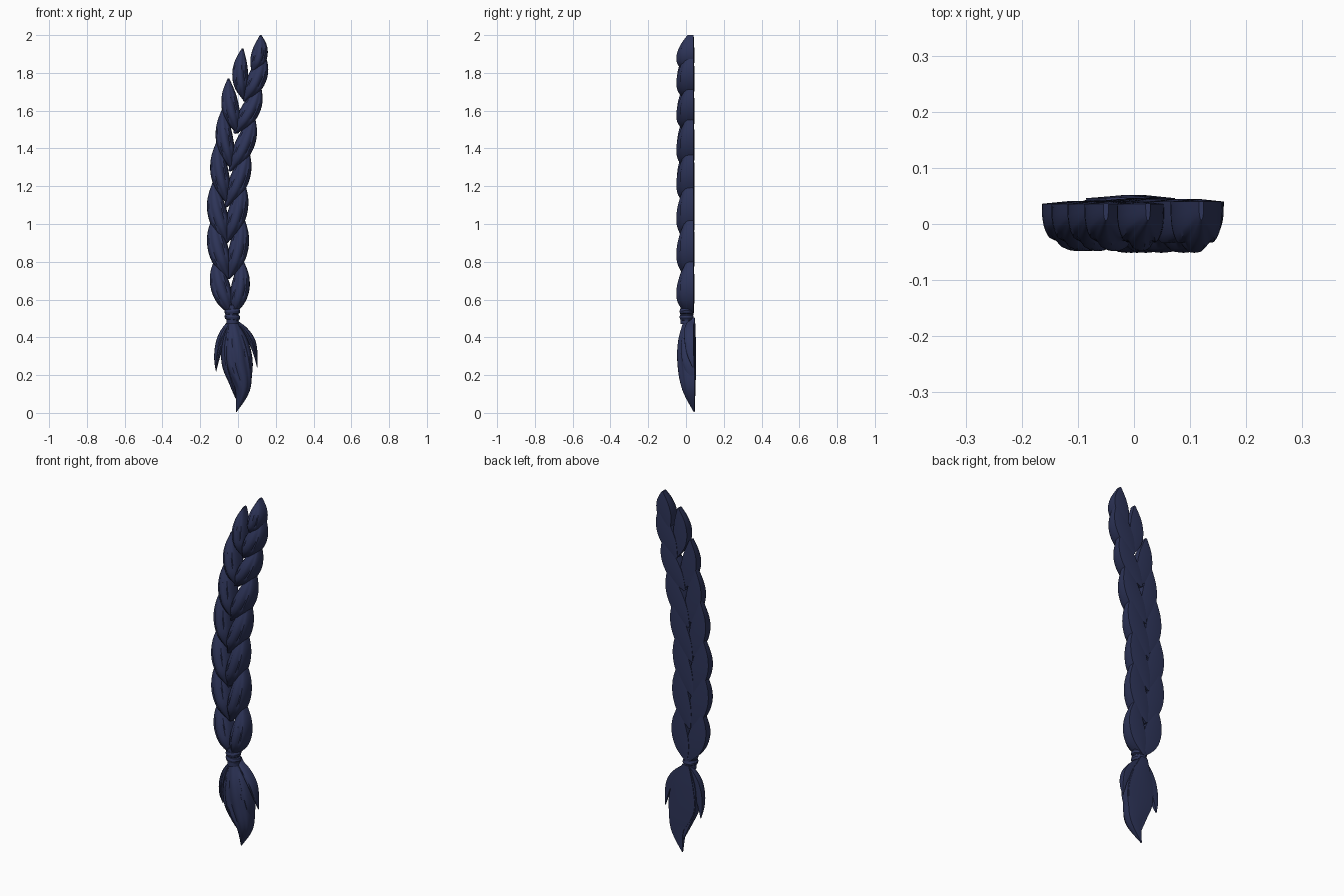
import bpy, bmesh, math
from mathutils import Vector

cube = bpy.data.objects.get("Cube")
if cube:
    bpy.data.objects.remove(cube)

hair = bpy.data.materials.new("dark navy hair")
hair.use_nodes = True
NAVY = (0.027, 0.035, 0.1, 1)
hair.diffuse_color = NAVY
hair.node_tree.nodes["Principled BSDF"].inputs["Base Color"].default_value = NAVY


def spline(vals, t):
    """Catmull-Rom through evenly spaced numbers or vectors."""
    n = len(vals) - 1
    i = min(int(t * n), n - 1)
    f = t * n - i
    a, b, c, d = (vals[max(0, min(n, k))] for k in range(i - 1, i + 3))
    return b + (c - a) * (f / 2) + (a * 2 - b * 5 + c * 4 - d) * (f * f / 2) \
        + (b * 3 - a - c * 3 + d) * (f ** 3 / 2)


def smooth(obj):
    obj.data.materials.append(hair)
    bpy.ops.object.select_all(action="DESELECT")
    obj.select_set(True)
    bpy.context.view_layer.objects.active = obj
    bpy.ops.object.shade_smooth_by_angle(angle=math.radians(38))


def lock(name, path, widths, depths, back=0.038, grooves=(0.32, 0.66), rings=18, arc=18):
    """Flat-backed lock of hair: half-round section swept along a path in x, z."""
    path = [Vector(p) for p in path]
    bm = bmesh.new()
    loops = []
    for r in range(rings + 1):
        s = r / rings
        c = spline(path, s)
        tan = (spline(path, min(1, s + 0.02)) - spline(path, max(0, s - 0.02))).normalized()
        side = Vector((-tan.y, tan.x))
        w = max(0.001, spline(widths, s))
        d = max(0.002, spline(depths, s))
        loop = []
        for k in range(arc + 1):
            u = k / arc
            # combed grooves drift sideways along the lock and fade at its ends
            cut = sum(max(0, 1 - abs(u - g - 0.12 * (s - 0.5)) / 0.08) for g in grooves)
            h = max(0, math.sin(math.pi * u)) ** 0.65 * (1 - 0.13 * cut * math.sin(math.pi * s))
            p = c - side * w * math.cos(math.pi * u)
            loop.append(bm.verts.new((p.x, back - d * h, p.y)))
        # shallow ridge along the back
        loop.append(bm.verts.new((c.x, back + min(0.006, w * 0.1), c.y)))
        loops.append(loop)
    for a, b in zip(loops, loops[1:]):
        for k in range(len(a)):
            j = (k + 1) % len(a)
            bm.faces.new((a[k], a[j], b[j], b[k]))
    bm.faces.new(loops[0])
    bm.faces.new(loops[-1])
    bmesh.ops.recalc_face_normals(bm, faces=bm.faces)
    mesh = bpy.data.meshes.new(name)
    bm.to_mesh(mesh)
    bm.free()
    obj = bpy.data.objects.new(name, mesh)
    bpy.context.collection.objects.link(obj)
    smooth(obj)


def braid_side(label, side, ends, depth, back):
    """Row of overlapping locks, each from an outer top to an inner bottom."""
    for i, (tx, tz, bx, bz, half) in enumerate(ends):
        top, bottom = Vector((tx, tz)), Vector((bx, bz))
        bow = Vector((side * 0.016, -0.004))
        path = [top.lerp(bottom, t) + bow * math.sin(math.pi * t)
                for t in (0, 0.25, 0.5, 0.75, 1)]
        lock(f"{label}_lock_{i + 1}", path,
             [half * f for f in (0.1, 0.76, 1, 0.82, 0.12)],
             [depth * f for f in (0.35, 0.75, 0.96, 0.92, 0.45)], back)


# Braid locks: top x, top z, bottom x, bottom z, half width
braid_side("left", 1, [
    (0.120, 2.00, 0.075, 1.80, 0.043),
    (0.140, 1.90, 0.030, 1.65, 0.050),
    (0.118, 1.73, -0.020, 1.48, 0.050),
    (0.085, 1.57, -0.045, 1.28, 0.051),
    (0.052, 1.40, -0.065, 1.09, 0.051),
    (0.028, 1.23, -0.065, 0.90, 0.051),
    (0.025, 1.04, -0.050, 0.71, 0.051),
    (0.022, 0.81, -0.030, 0.52, 0.049),
], 0.093, 0.040)
braid_side("right", -1, [
    (0.025, 1.93, 0.030, 1.66, 0.042),
    (-0.050, 1.77, 0.000, 1.48, 0.046),
    (-0.080, 1.61, -0.030, 1.29, 0.046),
    (-0.108, 1.44, -0.055, 1.11, 0.048),
    (-0.130, 1.22, -0.055, 0.90, 0.052),
    (-0.130, 1.04, -0.050, 0.71, 0.054),
    (-0.118, 0.82, -0.035, 0.52, 0.052),
], 0.086, 0.036)

# Tie: a short core with two wraps
bpy.ops.mesh.primitive_cylinder_add(vertices=20, radius=0.032, depth=0.1, location=(-0.03, 0.003, 0.52))
core = bpy.context.object
core.name = "tie_core"
smooth(core)
for i, (z, tilt) in enumerate(((0.507, 0.12), (0.537, -0.1))):
    bpy.ops.mesh.primitive_torus_add(major_segments=24, minor_segments=8, major_radius=0.028,
                                     minor_radius=0.014, location=(-0.03, 0.003, z),
                                     rotation=(0, tilt, 0))
    wrap = bpy.context.object
    wrap.name = f"tie_wrap_{i + 1}"
    wrap.scale = (1, 0.9, 1.25)
    smooth(wrap)

# Loose tail below the tie
lock("tail_main", [(-0.03, 0.50), (-0.015, 0.38), (-0.004, 0.26), (0.024, 0.13), (-0.01, 0.004)],
     [0.02, 0.062, 0.077, 0.042, 0.002], [0.055, 0.088, 0.092, 0.07, 0.005],
     0.046, (0.22, 0.45, 0.72), 26, 24)
lock("tail_right_strand", [(-0.035, 0.50), (-0.06, 0.38), (-0.056, 0.26), (-0.03, 0.16), (-0.012, 0.075)],
     [0.01, 0.025, 0.03, 0.018, 0.001], [0.04, 0.07, 0.075, 0.05, 0.006], 0.042, (0.5,))
lock("tail_left_strand", [(-0.025, 0.50), (0.025, 0.39), (0.052, 0.29), (0.06, 0.21), (0.054, 0.12)],
     [0.01, 0.024, 0.024, 0.015, 0.001], [0.04, 0.068, 0.07, 0.045, 0.006], 0.044, (0.5,))
lock("right_wisp", [(-0.04, 0.49), (-0.08, 0.42), (-0.1, 0.35), (-0.113, 0.28), (-0.116, 0.22)],
     [0.008, 0.019, 0.022, 0.013, 0.001], [0.03, 0.05, 0.05, 0.035, 0.006], 0.036, (0.5,))
lock("left_wisp", [(-0.02, 0.49), (0.035, 0.44), (0.073, 0.38), (0.093, 0.31), (0.102, 0.24)],
     [0.008, 0.016, 0.019, 0.011, 0.001], [0.03, 0.05, 0.05, 0.035, 0.006], 0.04, (0.5,))
